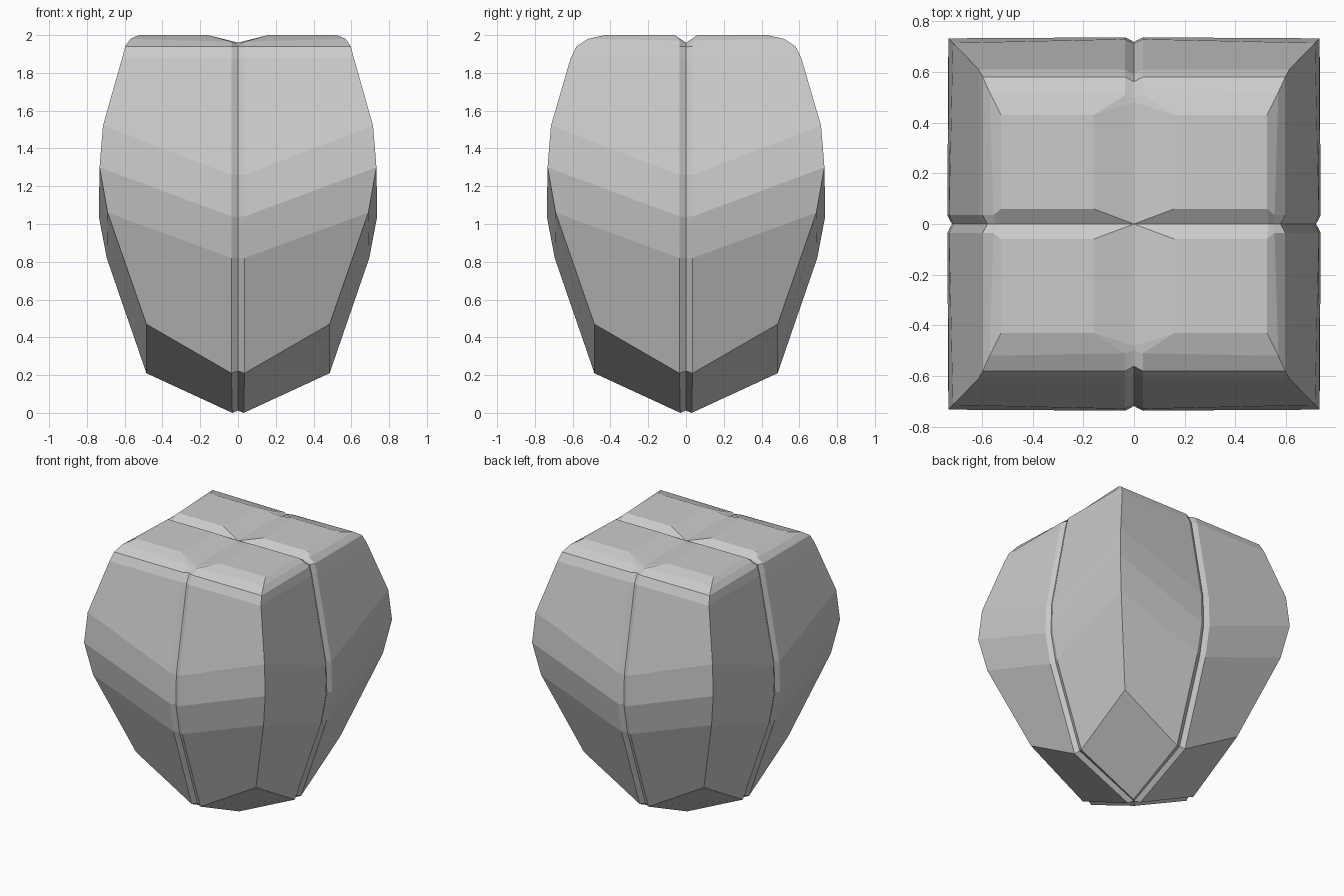
import bpy, bmesh

if "Cube" in bpy.data.objects:
    bpy.data.objects.remove(bpy.data.objects["Cube"])

G = 0.035    # half width of the side grooves
DEP = 0.018  # groove depth


def ring(dx, dy, zm, zc, corner=0.0):
    """One quadrant ring: groove floor, groove lip, corner, groove lip, groove floor."""
    return [(0, dy - DEP, zm), (G, dy, zm), (dx - corner, dy - corner, zc),
            (dx, G, zm), (dx - DEP, 0, zm)]


# Side rings, bottom to top: the mid-face sits lower than the corners
rings = [
    ring(0.485, 0.485, 0.21, 0.47),
    ring(0.695, 0.695, 0.82, 1.06, 0.005),
    ring(0.737, 0.737, 1.04, 1.30, 0.004),
    ring(0.730, 0.730, 1.26, 1.52, 0.015),
    ring(0.613, 0.610, 1.88, 1.88),
    ring(0.597, 0.580, 1.94, 1.94),
    # rounded shoulder where the side grooves open out into the top grooves
    [(0, 0.50, 1.95), (G, 0.51, 1.965), (0.57, 0.52, 1.98),
     (0.555, G, 1.972), (0.545, 0, 1.95)],
    [(0, 0.48, 1.96), (0.16, 0.43, 2), (0.525, 0.43, 2),
     (0.525, 0.06, 2), (0.53, 0, 1.96)],
]
rings[0][0] = (0, 0.470, 0.222)
rings[0][4] = (0.470, 0, 0.222)


def cap(outer, inner, centre):
    """Quadrant cap: one panel and two groove walls meeting at the centre."""
    a, b, c, d, e = outer
    return [(b, c, d, inner), (a, b, inner, centre), (inner, d, e, centre)]


# Faces of one quadrant
quads = cap(rings[0], (0.03, 0.03, 0), (0, 0, 0.012))
quads += cap(rings[-1], (0.16, 0.06, 2), (0, 0, 1.96))
for lo, hi in zip(rings, rings[1:]):
    quads += [(lo[i], lo[i + 1], hi[i + 1], hi[i]) for i in range(4)]

# Repeat the quadrant four times and weld it into a closed body
bm = bmesh.new()
for sx in (1, -1):
    for sy in (1, -1):
        for q in quads:
            bm.faces.new([bm.verts.new((sx * x, sy * y, z)) for x, y, z in q])
bmesh.ops.remove_doubles(bm, verts=bm.verts, dist=0.0005)
bmesh.ops.recalc_face_normals(bm, faces=bm.faces)

mesh = bpy.data.meshes.new("grooved_bud")
bm.to_mesh(mesh)
bm.free()
bpy.context.collection.objects.link(bpy.data.objects.new("grooved_bud", mesh))
